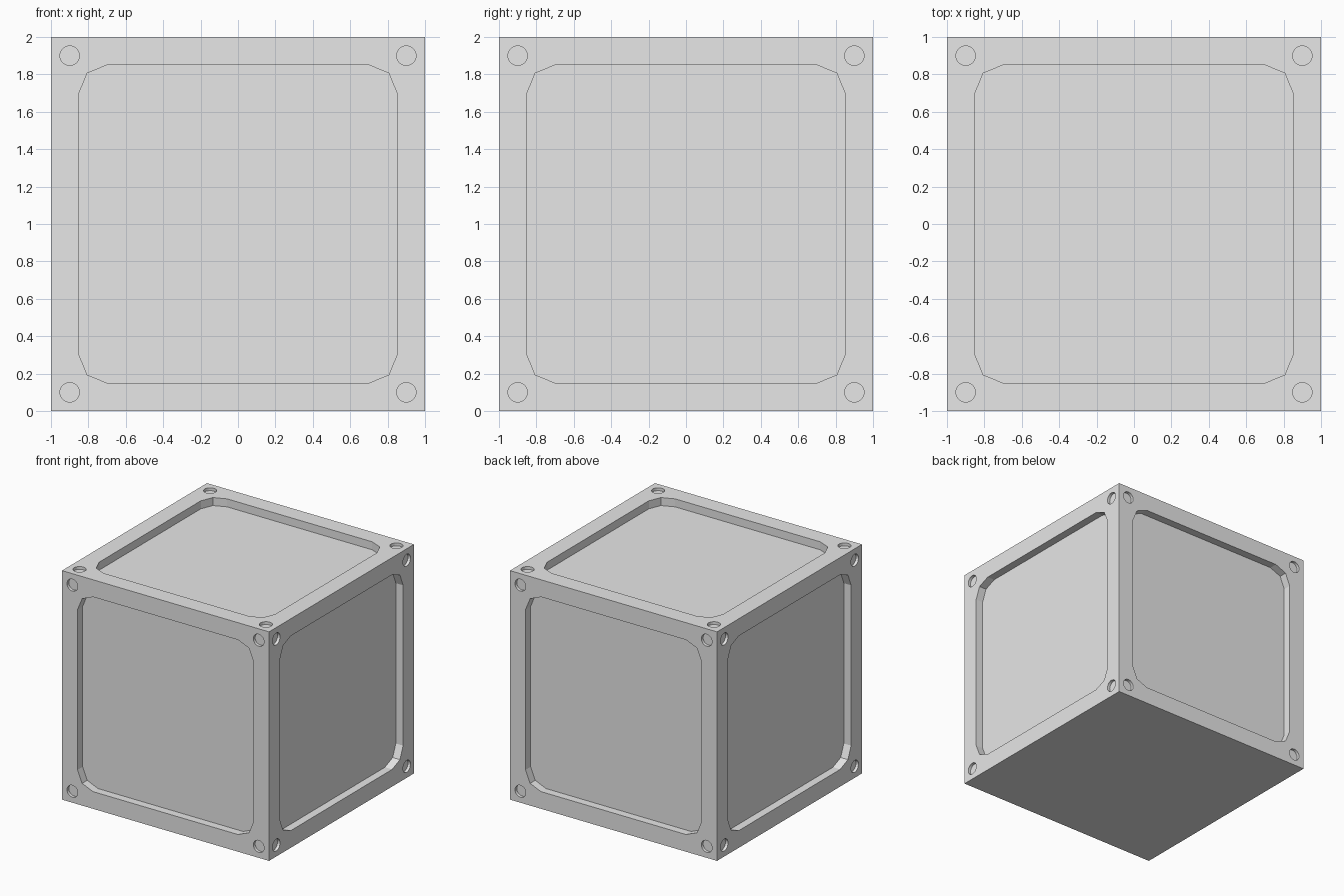
import bpy
import bmesh
from math import pi, cos, sin
from mathutils import Matrix, Vector

old = bpy.data.objects.get("Cube")
if old:
    bpy.data.objects.remove(old, do_unlink=True)

RECESS_DEPTH = 0.07
HOLE_DEPTH = 0.025
HOLE_RADIUS = 0.052

grey = bpy.data.materials.new("light_grey")
grey.use_nodes = True
grey.diffuse_color = (0.8, 0.8, 0.8, 1)
grey.node_tree.nodes["Principled BSDF"].inputs["Base Color"].default_value = (0.8, 0.8, 0.8, 1)


def make_object(name, bm):
    bmesh.ops.recalc_face_normals(bm, faces=bm.faces)
    mesh = bpy.data.meshes.new(name)
    bm.to_mesh(mesh)
    bm.free()
    mesh.materials.append(grey)
    obj = bpy.data.objects.new(name, mesh)
    bpy.context.collection.objects.link(obj)
    return obj


def add_prism(bm, outline, depth, matrix):
    """Closed prism reaching from just above the surface down to the given depth."""
    low = [bm.verts.new(matrix @ Vector((x, y, 1 - depth))) for x, y in outline]
    face = bm.faces.new(low)
    extruded = bmesh.ops.extrude_face_region(bm, geom=[face], use_keep_orig=True)
    top = [v for v in extruded["geom"] if isinstance(v, bmesh.types.BMVert)]
    up = matrix.to_3x3() @ Vector((0, 0, depth + 0.1))
    bmesh.ops.translate(bm, vec=up, verts=top)


def rounded_square(half, radius, steps):
    points = []
    for quarter in range(4):
        turn = Matrix.Rotation(quarter * pi / 2, 2)
        for i in range(steps + 1):
            a = i / steps * pi / 2
            c = half - radius
            points.append(turn @ Vector((c + radius * cos(a), c + radius * sin(a))))
    return points


def circle(cx, cy, radius, sides):
    return [(cx + radius * cos(2 * pi * i / sides), cy + radius * sin(2 * pi * i / sides))
            for i in range(sides)]


# Solid cube body
bm = bmesh.new()
bmesh.ops.create_cube(bm, size=2, matrix=Matrix.Translation((0, 0, 1)))
body = make_object("panelled_cube", bm)

# Panel recess and four corner holes on the top and the four sides; the underside stays flat
lift = Matrix.Translation((0, 0, 1))
sides = [Matrix.Rotation(k * pi / 2, 4, 'Z') @ Matrix.Rotation(pi / 2, 4, 'X') for k in range(4)]
bm = bmesh.new()
for turn in [Matrix.Identity(4)] + sides:
    place = lift @ turn
    add_prism(bm, rounded_square(0.85, 0.15, 2), RECESS_DEPTH, place)
    for sx in (-1, 1):
        for sy in (-1, 1):
            add_prism(bm, circle(0.9 * sx, 0.9 * sy, HOLE_RADIUS, 24), HOLE_DEPTH, place)
cutter = make_object("recess_cutter", bm)

# Cut the recesses, keep the result and drop the cutter
cut = body.modifiers.new("recesses", 'BOOLEAN')
cut.operation = 'DIFFERENCE'
cut.solver = 'EXACT'
cut.use_self = True
cut.object = cutter
bpy.context.view_layer.objects.active = body
body.select_set(True)
bpy.ops.object.modifier_apply(modifier=cut.name)
bpy.data.objects.remove(cutter, do_unlink=True)
